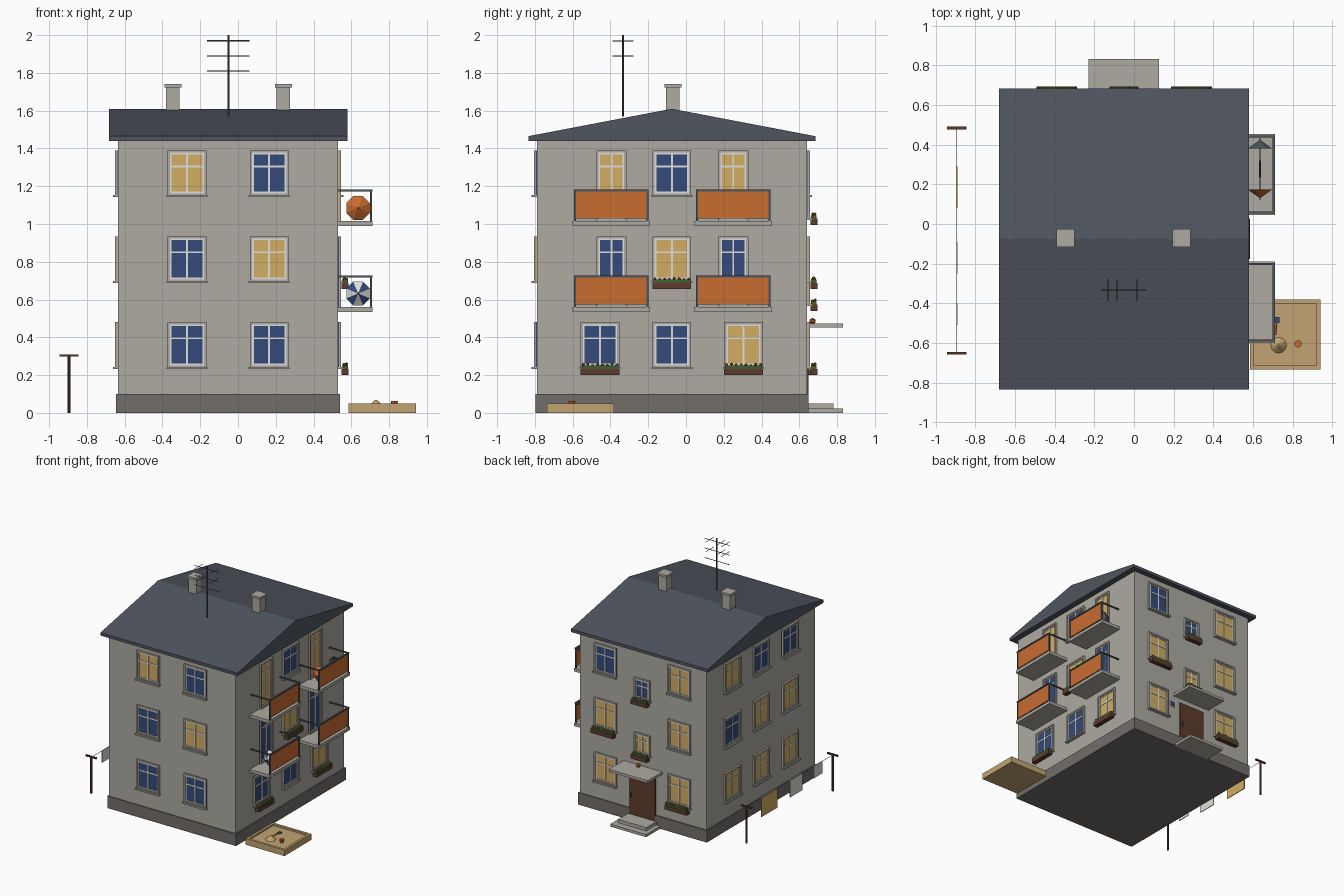
import bpy, bmesh, math, random
from mathutils import Matrix, Vector

if "Cube" in bpy.data.objects:
    bpy.data.objects.remove(bpy.data.objects["Cube"])

random.seed(4)
COL = {"wall": (.42, .405, .36), "plinth": (.17, .155, .145), "slate": (.08, .092, .112),
       "white": (.74, .74, .72), "blue": (.035, .07, .2), "yellow": (.65, .42, .13),
       "orange": (.58, .15, .03), "green": (.05, .11, .03), "brown": (.11, .043, .026),
       "sand": (.54, .37, .17)}
MATS = {}
for n, c in COL.items():
    MATS[n] = bpy.data.materials.new(n)
    MATS[n].diffuse_color = (*c, 1)


class Part:
    """Collects primitives, with one material per primitive, into one object."""
    def __init__(self, name):
        self.name, self.bm, self.mats = name, bmesh.new(), []

    def slot(self, mat):
        if mat not in self.mats:
            self.mats.append(mat)
        return self.mats.index(mat)

    def paint(self, verts, mat):
        i = self.slot(mat)
        for f in {f for v in verts for f in v.link_faces}:
            f.material_index = i

    def box(self, a, b, mat):
        lo = Vector(map(min, a, b))
        hi = Vector(map(max, a, b))
        m = Matrix.Translation((lo + hi) / 2) @ Matrix.Diagonal((*(hi - lo), 1))
        self.paint(bmesh.ops.create_cube(self.bm, size=1, matrix=m)["verts"], mat)
        return self

    def rod(self, a, b, r, mat, r2=None, seg=6):
        a, b = Vector(a), Vector(b)
        d = b - a
        m = Matrix.Translation((a + b) / 2) @ d.to_track_quat('Z', 'Y').to_matrix().to_4x4()
        self.paint(bmesh.ops.create_cone(self.bm, cap_ends=True, segments=seg, radius1=r,
                   radius2=r if r2 is None else r2, depth=d.length, matrix=m)["verts"], mat)
        return self

    def ball(self, c, r, mat):
        self.paint(bmesh.ops.create_icosphere(self.bm, subdivisions=1, radius=r,
                   matrix=Matrix.Translation(c))["verts"], mat)
        return self

    def done(self):
        me = bpy.data.meshes.new(self.name)
        self.bm.to_mesh(me)
        self.bm.free()
        for m in self.mats:
            me.materials.append(MATS[m])
        ob = bpy.data.objects.new(self.name, me)
        bpy.context.collection.objects.link(ob)
        return ob


# Wall coordinates: u along the wall, d outwards, z up
SIDE = {"front": lambda u, d, z: (u, -.79 - d, z), "back": lambda u, d, z: (u, .64 + d, z),
        "right": lambda u, d, z: (.53 + d, u, z), "left": lambda u, d, z: (-.635 - d, u, z)}


def window(side, u, z0, z1, w, glass, sill=True, name="window"):
    W, p, h = SIDE[side], Part(side + "_" + name), w / 2

    def bar(u0, u1, d, a, b, mat):
        p.box(W(u + u0, 0, a), W(u + u1, d, b), mat)
    bar(-h, h, .004, z0, z1, glass)
    for inset, t, d, mat in ((0, .012, .016, "wall"), (.012, .009, .009, "white")):
        k = h - inset
        bar(-k, -k + t, d, z0 + inset, z1 - inset, mat)
        bar(k - t, k, d, z0 + inset, z1 - inset, mat)
        bar(-k + t, k - t, d, z1 - inset - t, z1 - inset, mat)
        bar(-k + t, k - t, d, z0 + inset, z0 + inset + t, mat)
    bar(-.005, .005, .009, z0 + .02, z1 - .02, "white")
    zt = z1 - .36 * min(z1 - z0, .235)
    bar(-h + .02, h - .02, .008, zt - .005, zt + .005, "white")
    if sill:
        bar(-h - .006, h + .006, .028, z0 - .008, z0 + .004, "wall")
    p.done()


def flower_box(side, u, z, w):
    W, p, h = SIDE[side], Part(side + "_flower_box"), w / 2
    p.box(W(u - h, .018, z), W(u + h, .055, z + .033), "brown")
    p.box(W(u - h + .005, .021, z + .033), W(u + h - .005, .052, z + .05), "green")
    n = int(w / .025)
    for i in range(n):
        x = u - h + w * (i + .5) / n
        p.ball(W(x, random.uniform(.028, .046), z + random.uniform(.05, .06)), .008, "orange")
    p.done()


# Body, plinth and gabled roof
Part("walls").box((-.635, -.79, .1), (.53, .64, 1.45), "wall").done()
Part("plinth").box((-.645, -.798, 0), (.54, .648, .1), "plinth").done()
roof = Part("roof")
prof = [(-.835, 1.44), (.685, 1.44), (.685, 1.465), (-.075, 1.61), (-.835, 1.465)]
face = roof.bm.faces.new([roof.bm.verts.new((-.682, y, z)) for y, z in prof])
ext = bmesh.ops.extrude_face_region(roof.bm, geom=[face])["geom"]
bmesh.ops.translate(roof.bm, vec=(1.262, 0, 0), verts=[g for g in ext if isinstance(g, bmesh.types.BMVert)])
bmesh.ops.recalc_face_normals(roof.bm, faces=roof.bm.faces)
roof.slot("slate")
roof.done()

# Chimneys and aerial
for x in (-.345, .24):
    c = Part("chimney").box((x - .036, -.106, 1.56), (x + .036, -.034, 1.725), "wall")
    c.box((x - .045, -.115, 1.722), (x + .045, -.025, 1.74), "wall").done()
aerial = Part("aerial").rod((-.05, -.333, 1.57), (-.05, -.333, 2), .005, "slate")
for z in (1.97, 1.89, 1.81):
    aerial.rod((-.165, -.333, z), (.06, -.333, z), .0028, "slate", seg=4)
    if z > 1.85:
        for x in (-.13, -.085, .015):
            aerial.rod((x, -.388, z), (x, -.278, z), .0025, "slate", seg=4)
aerial.done()

# Windows, listed from the ground floor up (y = yellow, b = blue)
GLASS = {"y": "yellow", "b": "blue"}
layout = {"front": ((-.27, .165), ("bb", "by", "yb")),
          "left": ((-.455, -.075, .305), ("yyy", "yyb", "bby")),
          "right": ((-.455, -.075, .305), ("bby", " y ", " b ")),
          "back": ((-.39, -.05, .29), ("y y", "y y", "y b"))}
for side, (us, rows) in layout.items():
    for k, row in enumerate(rows):
        for u, g in zip(us, row):
            if g != " ":
                window(side, u, .24 + .455 * k, .48 + .455 * k, .205, GLASS[g])
for z, g in ((.575, "yellow"), (1.03, "blue")):
    window("back", -.05, z, z + .17, .145, g, name="stair_window")
    flower_box("back", -.05, z - .035, .145)
for side, u, z in (("right", -.455, .2), ("right", .305, .2), ("right", -.075, .655),
                   ("back", -.39, .2), ("back", .29, .655)):
    flower_box(side, u, z, .205)

# Balconies with doors
for z, g in ((.56, "blue"), (1.015, "yellow")):
    for y in (-.395, .25):
        window("right", y, z, z + .375, .16, g, sill=False, name="balcony_door")
        Part("balcony_slab").box((.53, y - .205, z - .026), (.712, y + .205, z), "wall").done()
        Part("balcony_panel").box((.698, y - .193, z + .015), (.705, y + .193, z + .158), "orange").done()
        r = Part("balcony_rail")
        r.box((.698, y - .197, z + .158), (.712, y + .197, z + .168), "slate")
        for s in (-1, 1):
            e = y + s * .192
            r.box((.53, e - .005, z + .158), (.712, e + .005, z + .168), "slate")
            r.box((.7, e - .005, z), (.71, e + .005, z + .16), "slate")
        r.done()


# Open parasols lying on their sides; s is the direction of the tip
def parasol(y, z, s, colours):
    p, x, R = Part("parasol"), .636, .068
    bm = p.bm
    tip = bm.verts.new((x, y + s * .045, z))
    ring = [bm.verts.new((x + R * math.cos(a), y, z + R * math.sin(a)))
            for a in ((i + .5) * math.pi / 4 for i in range(8))]
    for i in range(8):
        f = bm.faces.new((tip, ring[i], ring[(i + 1) % 8]))
        f.material_index = p.slot(colours[i % len(colours)])
    bmesh.ops.recalc_face_normals(bm, faces=bm.faces)
    p.rod((x, y + s * .055, z), (x, y - s * .14, z), .004, "slate")
    p.rod((x, y - s * .1, z), (x, y - s * .145, z), .006, "brown")
    p.done()


parasol(.175, 1.085, -1, ["orange"])
parasol(.38, 1.085, 1, ["slate"])
parasol(-.475, .632, -1, ["blue", "white"])

# Entrance: door, canopy, steps, number plate
door = Part("entrance_door").box((-.17, .64, .05), (.07, .648, .41), "brown")
door.box((.045, .645, .2), (.055, .66, .23), "slate").done()
Part("entrance_canopy").box((-.23, .64, .452), (.127, .832, .474), "wall").done()
Part("lost_ball").ball((-.03, .67, .486), .018, "orange").done()
steps = Part("entrance_steps").box((-.18, .64, 0), (.08, .78, .05), "wall")
steps.box((-.215, .64, 0), (.115, .832, .022), "wall").done()
plate = Part("wall_plate").box((.115, .64, .35), (.165, .645, .4), "white")
plate.box((.122, .64, .357), (.158, .648, .393), "blue").done()

# Sandpit with heap, bucket and spade
X0, X1, Y0, Y1 = .585, .942, -.735, -.38
pit = Part("sandpit").box((X0, Y0, 0), (X1, Y1, .036), "sand")
for a, b in (((X0, Y0), (X1, Y0 + .02)), ((X0, Y1 - .02), (X1, Y1)),
             ((X0, Y0 + .02), (X0 + .02, Y1 - .02)), ((X1 - .02, Y0 + .02), (X1, Y1 - .02))):
    pit.box((*a, 0), (*b, .05), "sand")
pit.done()
Part("sand_heap").rod((.73, -.612, .034), (.73, -.612, .068), .042, "sand", r2=.006, seg=12).done()
Part("toy_bucket").rod((.828, -.605, .034), (.828, -.605, .064), .014, "orange", r2=.019, seg=8).done()
spade = Part("toy_spade").rod((.715, -.56, .042), (.72, -.495, .042), .005, "orange")
spade.box((.71, -.5, .037), (.735, -.47, .045), "blue").done()

# Washing line
for y in (-.652, .485):
    pole = Part("washing_pole").rod((-.895, y, 0), (-.895, y, .3), .008, "brown", seg=8)
    pole.box((-.945, y - .007, .298), (-.845, y + .007, .31), "brown").done()
Part("washing_line").rod((-.895, -.652, .3), (-.895, .485, .3), .002, "slate", seg=4).done()
for y, w, h, m in ((.185, .21, .16, "yellow"), (-.17, .16, .14, "white"), (-.455, .11, .1, "white")):
    Part("laundry").box((-.898, y - w / 2, .302 - h), (-.892, y + w / 2, .302), m).done()

for m in bpy.data.materials:
    if m.users and not m.is_grease_pencil:
        m.use_nodes = True
        m.node_tree.nodes["Principled BSDF"].inputs["Base Color"].default_value = m.diffuse_color
